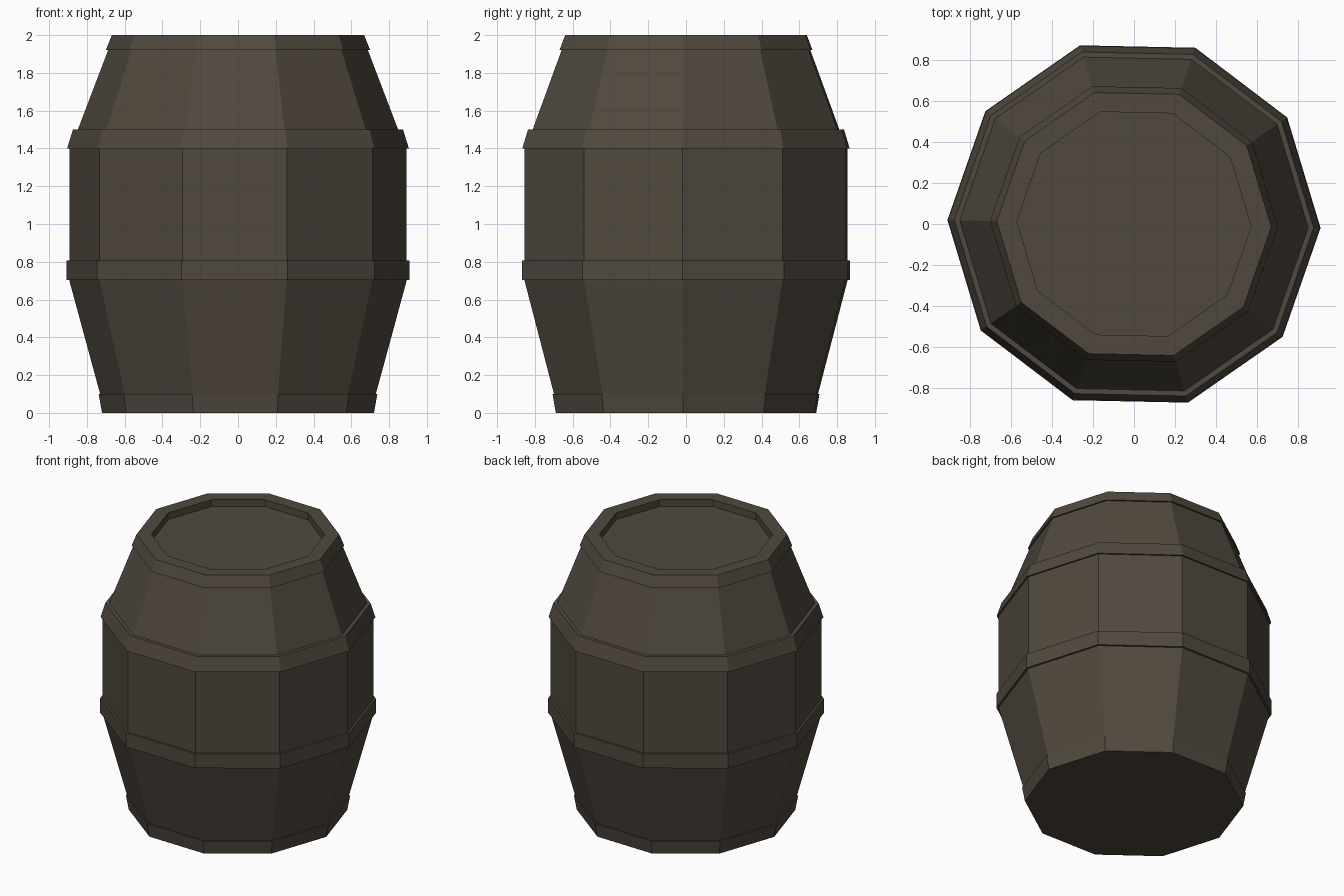
import bpy, bmesh, math

if "Cube" in bpy.data.objects:
    bpy.data.objects.remove(bpy.data.objects["Cube"])

SIDES = 10
TURN = math.radians(-1.2)

wood = bpy.data.materials.new("dark_wood")
wood.diffuse_color = (0.08, 0.066, 0.049, 1)
wood.use_nodes = True
wood.node_tree.nodes["Principled BSDF"].inputs["Base Color"].default_value = wood.diffuse_color


def lathe(name, profile, closed):
    """Spin (radius, z) points round z; open profiles get flat end caps."""
    bm = bmesh.new()
    rings = []
    for r, z in profile:
        rings.append([bm.verts.new((r * math.cos(TURN + i * math.tau / SIDES),
                                    r * math.sin(TURN + i * math.tau / SIDES), z))
                      for i in range(SIDES)])
    pairs = list(zip(rings, rings[1:]))
    if closed:
        pairs.append((rings[-1], rings[0]))
    else:
        bm.faces.new(rings[0][::-1])
        bm.faces.new(rings[-1])
    for a, b in pairs:
        for i in range(SIDES):
            j = (i + 1) % SIDES
            bm.faces.new((a[i], a[j], b[j], b[i]))
    bmesh.ops.recalc_face_normals(bm, faces=bm.faces)
    mesh = bpy.data.meshes.new(name)
    bm.to_mesh(mesh)
    bm.free()
    mesh.materials.append(wood)
    obj = bpy.data.objects.new(name, mesh)
    bpy.context.collection.objects.link(obj)
    return obj


# Staved body with a recessed lid
lathe("barrel_body", [(0.719, 0), (0.73, 0.1), (0.893, 0.7), (0.893, 1.4),
                      (0.848, 1.5), (0.688, 1.92), (0.664, 2.0),
                      (0.57, 2.0), (0.57, 1.95)], False)

# Hoops: wedge-shaped at the ends, full bands round the belly
lathe("bottom_hoop", [(0.72, 0), (0.738, 0.1), (0.73, 0.1)], True)
lathe("lower_hoop", [(0.893, 0.703), (0.908, 0.703), (0.908, 0.808), (0.893, 0.808)], True)
lathe("upper_hoop", [(0.893, 1.4), (0.905, 1.4), (0.874, 1.5), (0.848, 1.5)], True)
lathe("top_hoop", [(0.688, 1.92), (0.7, 1.92), (0.668, 2.0), (0.664, 2.0)], True)
